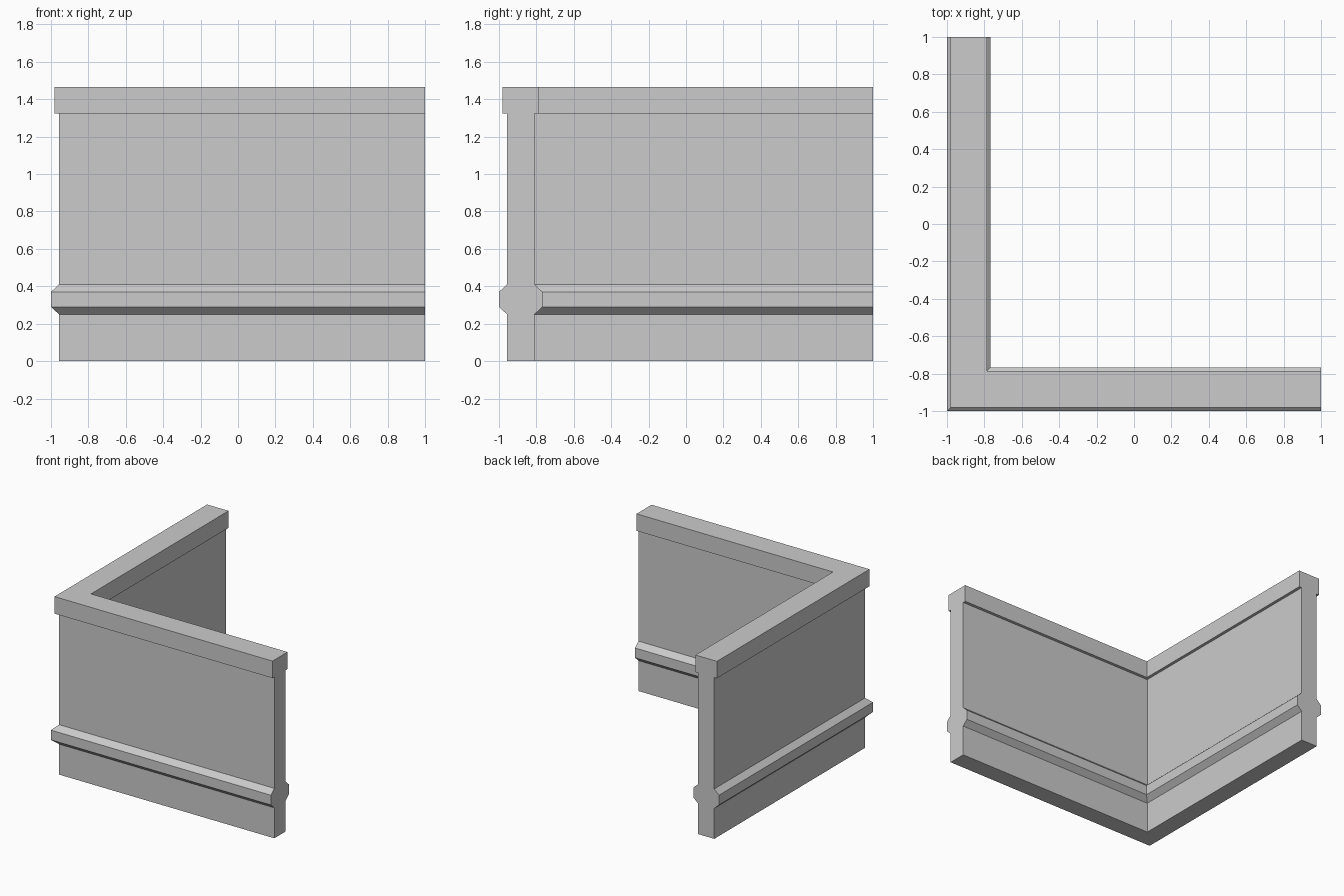
import bpy
import bmesh

cube = bpy.data.objects.get("Cube")
if cube:
    bpy.data.objects.remove(cube, do_unlink=True)

# Plain grey material
grey = bpy.data.materials.new("light_grey")
grey.use_nodes = True
colour = (0.6, 0.6, 0.6, 1)
grey.diffuse_color = colour
grey.node_tree.nodes["Principled BSDF"].inputs["Base Color"].default_value = colour

# Half thickness and height along one side of the wall section
CENTRE = 0.8835
WALL, RAIL, CAP = 0.0735, 0.1165, 0.0975
half = [(WALL, 0), (WALL, 0.25), (RAIL, 0.29), (RAIL, 0.37),
        (WALL, 0.41), (WALL, 1.325), (CAP, 1.325), (CAP, 1.465)]
section = half + [(-d, z) for d, z in reversed(half)]

# Sweep the section along the L with a mitred corner
bm = bmesh.new()
stations = [
    lambda o, z: (1, o, z),
    lambda o, z: (o, o, z),
    lambda o, z: (o, 1, z),
]
rings = [[bm.verts.new(place(-CENTRE - d, z)) for d, z in section]
         for place in stations]
count = len(section)
for a, b in zip(rings, rings[1:]):
    for i in range(count):
        j = (i + 1) % count
        bm.faces.new((a[i], a[j], b[j], b[i]))

# End faces
bm.faces.new(rings[0])
bm.faces.new(list(reversed(rings[-1])))
bmesh.ops.recalc_face_normals(bm, faces=bm.faces[:])

mesh = bpy.data.meshes.new("corner_wall")
bm.to_mesh(mesh)
bm.free()
mesh.materials.append(grey)
wall = bpy.data.objects.new("corner_wall", mesh)
bpy.context.collection.objects.link(wall)
